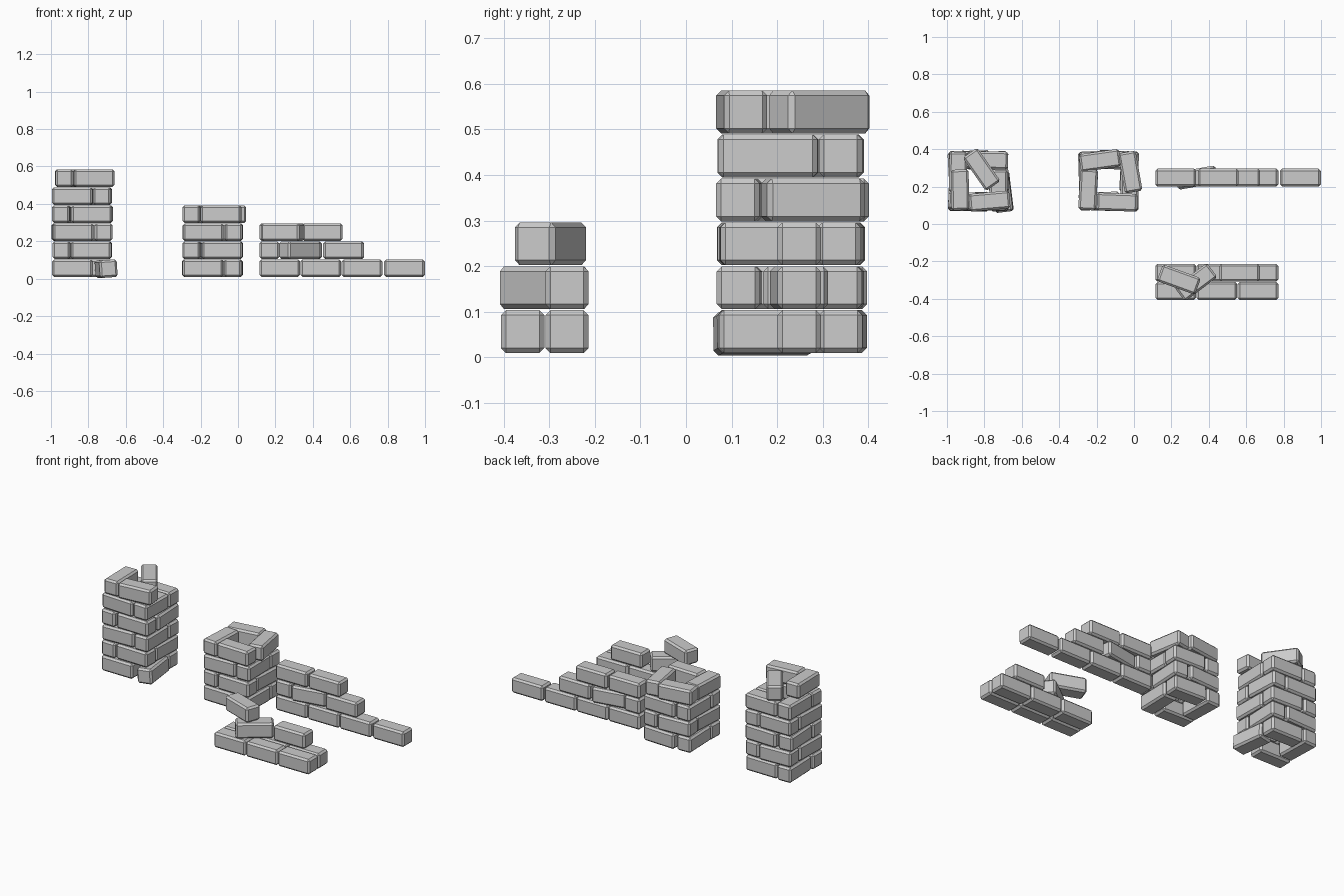
import bpy, bmesh, random
from math import radians
from mathutils import Matrix

if "Cube" in bpy.data.objects:
    bpy.data.objects.remove(bpy.data.objects["Cube"])

random.seed(4)
L, W, H = 0.217, 0.095, 0.094     # brick size
PITCH, BASE = 0.0963, 0.0565      # layer spacing, first layer centre


def brick_mesh(name, length):
    bm = bmesh.new()
    bmesh.ops.create_cube(bm, size=1, matrix=Matrix.Diagonal((length, W, H, 1)))
    bmesh.ops.bevel(bm, geom=bm.edges[:], offset=0.011, segments=1, affect='EDGES')
    me = bpy.data.meshes.new(name)
    bm.to_mesh(me)
    bm.free()
    return me


FULL = brick_mesh("brick", L)
HALF = brick_mesh("half_brick", 0.106)


def brick(name, x, y, layer, angle=0, mesh=FULL):
    ob = bpy.data.objects.new(name, mesh)
    ob.location = (x, y, BASE + PITCH * layer)
    ob.rotation_euler = (0, 0, radians(angle))
    bpy.context.collection.objects.link(ob)
    return ob


def ring(name, cx, cy, layer, skip=()):
    # pinwheel of four bricks, mirrored on every other layer
    s = 1 if layer % 2 else -1
    d, o = 0.111, 0.05 * s
    spots = {"front": (o, -d, 0), "right": (d, o, 90),
             "back": (-o, d, 0), "left": (-d, -o, 90)}
    for side, (x, y, a) in spots.items():
        if side not in skip:
            brick(f"{name}_{side}_brick", cx + x + random.uniform(-.003, .003),
                  cy + y + random.uniform(-.004, .004), layer,
                  a + random.uniform(-3.5, 3.5))


# tall tower
TX, TY = -0.833, 0.23
ring("tall_tower", TX, TY, 0, skip=("right",))
for k in range(1, 5):
    ring("tall_tower", TX, TY, k)
slipped = brick("slipped_brick", -0.705, 0.172, 0, 97)
slipped.rotation_euler = (radians(-4), 0, radians(97))
slipped.location.z = 0.0535
brick("tall_tower_top_front", -0.772, 0.122, 5, 5)
brick("tall_tower_top_left", -0.93, 0.182, 5, 91)
brick("tall_tower_top_loose", -0.815, 0.292, 5, -55)

# short tower
SX, SY = -0.135, 0.23
for k in range(3):
    ring("short_tower", SX, SY, k)
brick("short_tower_top_front", -0.09, 0.117, 3, -2)
brick("short_tower_top_right", -0.02, 0.278, 3, 100)
brick("short_tower_top_back", -0.182, 0.34, 3, 8)
brick("short_tower_top_left", -0.245, 0.183, 3, 87)

# stepped wall
WY = 0.248
for x in (0.223, 0.443, 0.663, 0.89):
    brick("wall_bottom_brick", x, WY, 0)
brick("wall_half_brick", 0.168, WY, 1, 0, HALF)
brick("wall_turned_brick", 0.335, WY, 1, 10)
brick("wall_middle_brick", 0.566, WY, 1)
for x in (0.223, 0.45):
    brick("wall_top_brick", x, WY, 2)

# front pile
for y in (-0.358, -0.261):
    for x in (0.223, 0.443, 0.663):
        brick("pile_bottom_brick", x, y, 0)
brick("pile_middle_brick", 0.564, -0.261, 1)
brick("pile_turned_brick", 0.331, -0.311, 1, 37)
brick("pile_top_brick", 0.24, -0.297, 2, -20)
